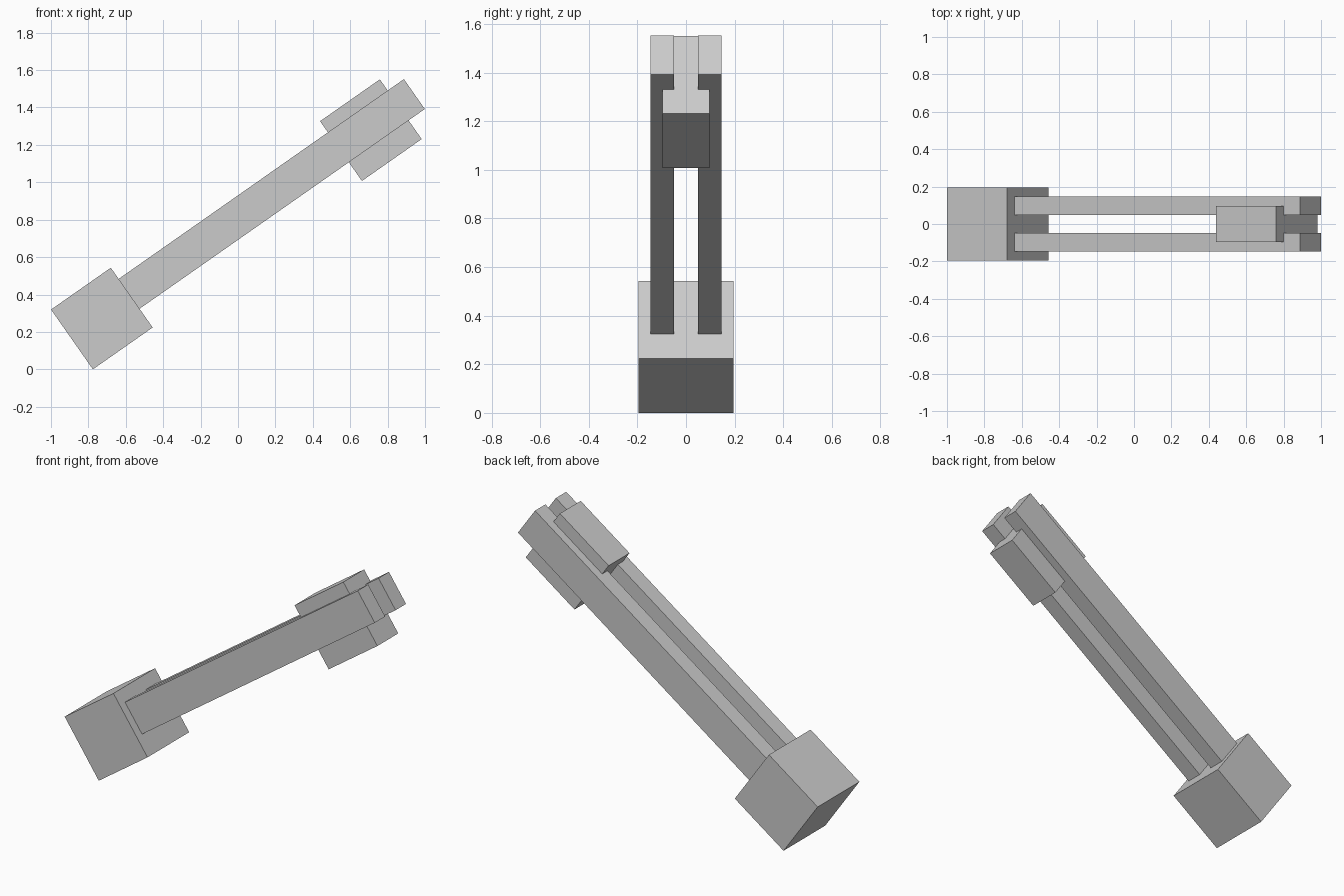
import bpy
import math
from mathutils import Matrix, Vector

if "Cube" in bpy.data.objects:
    bpy.data.objects.remove(bpy.data.objects["Cube"])

UNIT = 0.195                      # half the base cube's edge
TILT = Matrix.Rotation(math.radians(-35), 4, 'Y')
ORIGIN = Vector((-0.728, 0, 0.2716))

grey = bpy.data.materials.new("light_grey")
grey.diffuse_color = (0.6, 0.6, 0.6, 1)
grey.use_nodes = True
grey.node_tree.nodes["Principled BSDF"].inputs["Base Color"].default_value = grey.diffuse_color


def box(name, low, high):
    """Box between two corners, measured along the tilted axis."""
    low, high = Vector(low), Vector(high)
    size = high - low
    bpy.ops.mesh.primitive_cube_add(size=1)
    ob = bpy.context.object
    ob.name = name
    ob.data.transform(Matrix.Translation((low + high) / 2) @ Matrix.Diagonal((*size, 1)))
    ob.data.transform(Matrix.Translation(ORIGIN) @ TILT)
    ob.data.materials.append(grey)
    return ob


# Heavy cube at the low end
box("base_cube", (-UNIT, -UNIT, -UNIT), (UNIT, UNIT, UNIT))

# Pair of parallel arms rising from the cube
for name, side in (("front_arm", -1), ("back_arm", 1)):
    y0, y1 = sorted((side * UNIT * 0.25, side * UNIT * 0.75))
    box(name, (UNIT, y0, -0.073), (2.057, y1, 0.122))

# Square block passing through the gap between the arms
box("cross_block", (1.561, -UNIT / 2, -UNIT), (1.951, UNIT / 2, UNIT))
